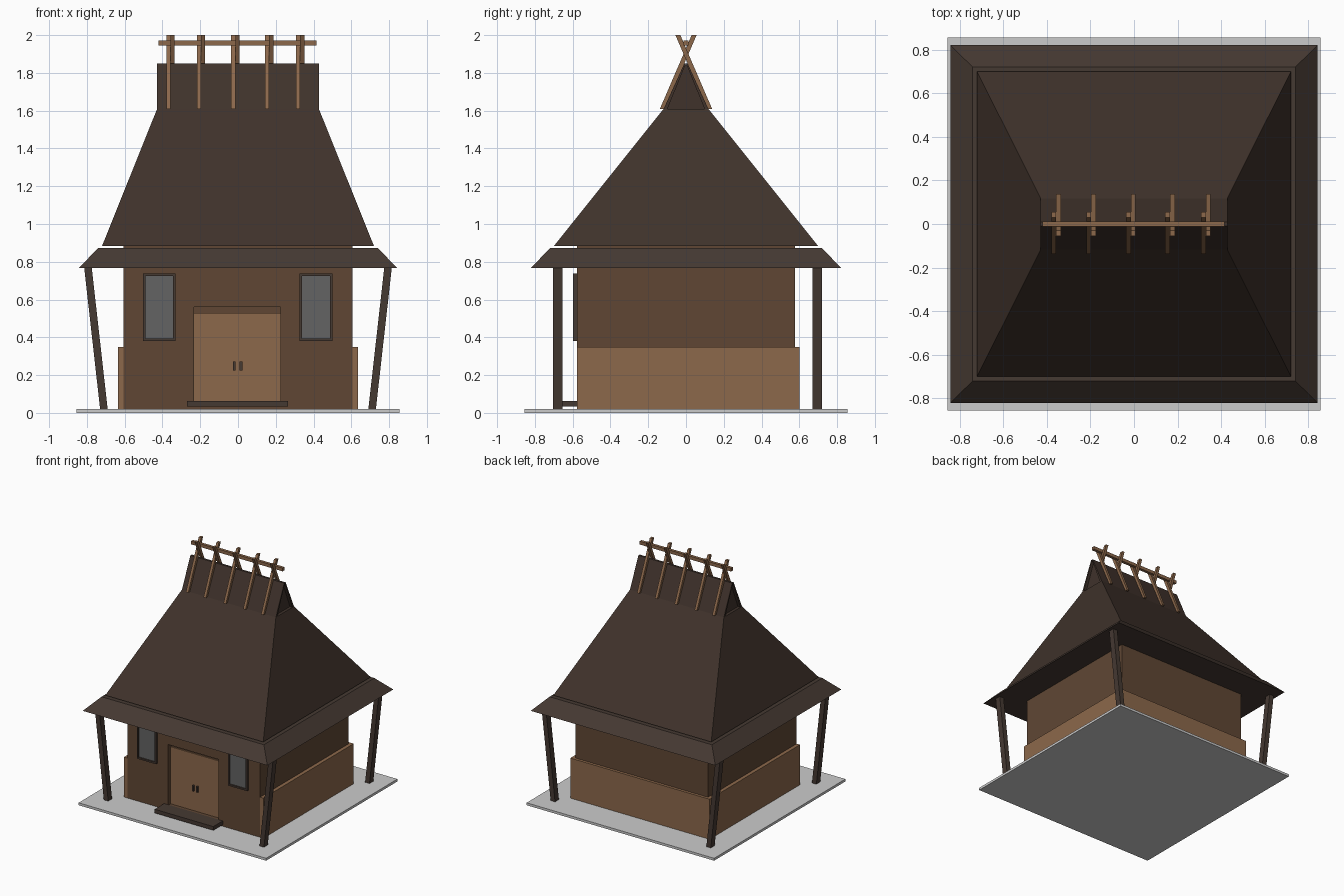
import bpy

if "Cube" in bpy.data.objects:
    bpy.data.objects.remove(bpy.data.objects["Cube"])


def material(name, r, g, b):
    m = bpy.data.materials.new(name)
    m.diffuse_color = (r, g, b, 1)
    m.use_nodes = True
    m.node_tree.nodes["Principled BSDF"].inputs["Base Color"].default_value = m.diffuse_color
    return m


THATCH = material("dark_thatch", 0.050, 0.032, 0.024)
EAVE = material("eave_brown", 0.060, 0.041, 0.032)
WALL = material("wall_brown", 0.116, 0.062, 0.034)
WOOD = material("light_wood", 0.262, 0.138, 0.070)
GLASS = material("glass_grey", 0.125, 0.125, 0.125)


def loft(name, bottom, top, mat=None):
    """Solid between two level rectangles, each (x0, x1, y0, y1, z)."""
    verts = []
    for x0, x1, y0, y1, z in (bottom, top):
        verts += [(x0, y0, z), (x1, y0, z), (x1, y1, z), (x0, y1, z)]
    faces = [(3, 2, 1, 0), (4, 5, 6, 7)]
    faces += [(i, (i + 1) % 4, (i + 1) % 4 + 4, i + 4) for i in range(4)]
    mesh = bpy.data.meshes.new(name)
    mesh.from_pydata(verts, [], faces)
    obj = bpy.data.objects.new(name, mesh)
    bpy.context.collection.objects.link(obj)
    if mat:
        mesh.materials.append(mat)
    return obj


def box(name, x0, x1, y0, y1, z0, z1, mat=None):
    return loft(name, (x0, x1, y0, y1, z0), (x0, x1, y0, y1, z1), mat)


# Ground slab and walls, with a shallow recess for the door
box("base_slab", -0.855, 0.855, -0.855, 0.855, 0, 0.02)
walls = box("walls", -0.605, 0.605, -0.577, 0.577, 0.02, 0.885, WALL)
recess = box("door_recess_cutter", -0.233, 0.225, -0.70, -0.535, 0.06, 0.56, WALL)
recess.hide_render = True
recess.hide_viewport = True
cut = walls.modifiers.new("door_recess", 'BOOLEAN')
cut.operation = 'DIFFERENCE'
cut.solver = 'EXACT'
cut.object = recess

# Lower cladding on the sides and back
box("cladding_left", -0.635, -0.605, -0.577, 0.60, 0.02, 0.35, WOOD)
box("cladding_right", 0.605, 0.635, -0.577, 0.60, 0.02, 0.35, WOOD)
box("cladding_back", -0.605, 0.605, 0.577, 0.60, 0.02, 0.35, WOOD)

# Eave skirt and main hipped roof
loft("eave_skirt", (-0.842, 0.842, -0.82, 0.82, 0.768),
     (-0.74, 0.74, -0.72, 0.72, 0.873), EAVE)
loft("main_roof", (-0.72, 0.72, -0.70, 0.70, 0.883),
     (-0.428, 0.428, -0.118, 0.118, 1.61), THATCH)

# Ridge cap: two sloping boards with a recessed gable between
loft("ridge_cap_front", (-0.428, 0.428, -0.118, -0.098, 1.61),
     (-0.428, 0.428, -0.009, 0, 1.85), THATCH)
loft("ridge_cap_back", (-0.428, 0.428, 0.098, 0.118, 1.61),
     (-0.428, 0.428, 0, 0.009, 1.85), THATCH)
loft("gable_infill", (-0.405, 0.405, -0.10, 0.10, 1.61),
     (-0.405, 0.405, -0.002, 0.002, 1.845), THATCH)

# Crossed ridge poles and the bar resting in them
for i, x in enumerate((-0.357, -0.196, -0.014, 0.165, 0.329)):
    loft(f"front_ridge_pole_{i}", (x - 0.022, x, -0.138, -0.112, 1.61),
         (x - 0.022, x, 0.03, 0.056, 2.0), WOOD)
    loft(f"back_ridge_pole_{i}", (x, x + 0.022, 0.112, 0.138, 1.61),
         (x, x + 0.022, -0.056, -0.03, 2.0), WOOD)
box("ridge_bar", -0.42, 0.415, -0.012, 0.012, 1.945, 1.972, WOOD)

# Leaning corner posts
for side, s in (("left", -1), ("right", 1)):
    for end, y in (("front", -0.68), ("back", 0.695)):
        b, t = 0.71 * s, 0.795 * s
        loft(f"{end}_{side}_post",
             (b - 0.02, b + 0.02, y - 0.025, y + 0.025, 0.02),
             (t - 0.02, t + 0.02, y - 0.025, y + 0.025, 0.775), EAVE)

# Windows: frame bars around a pane
for side, x in (("left", -0.417), ("right", 0.413)):
    w, f = 0.087, 0.013
    y0, y1 = -0.598, -0.576
    for n, a in (("outer", x - w), ("inner", x + w - f)):
        box(f"{side}_window_{n}_jamb", a, a + f, y0, y1, 0.38, 0.738, EAVE)
    for n, z in (("sill", 0.38), ("head", 0.725)):
        box(f"{side}_window_{n}", x - w + f, x + w - f, y0, y1, z, z + f, EAVE)
    box(f"{side}_window_pane", x - w + f, x + w - f, -0.586, y1, 0.393, 0.725, GLASS)

# Recessed door with handles, and the step
box("door", -0.233, 0.225, -0.545, -0.53, 0.06, 0.53, WOOD)
for side, x in (("left", -0.02), ("right", 0.016)):
    box(f"{side}_door_handle", x - 0.007, x + 0.007, -0.56, -0.544, 0.225, 0.272, EAVE)
box("door_step", -0.27, 0.265, -0.70, -0.576, 0.033, 0.064, EAVE)
